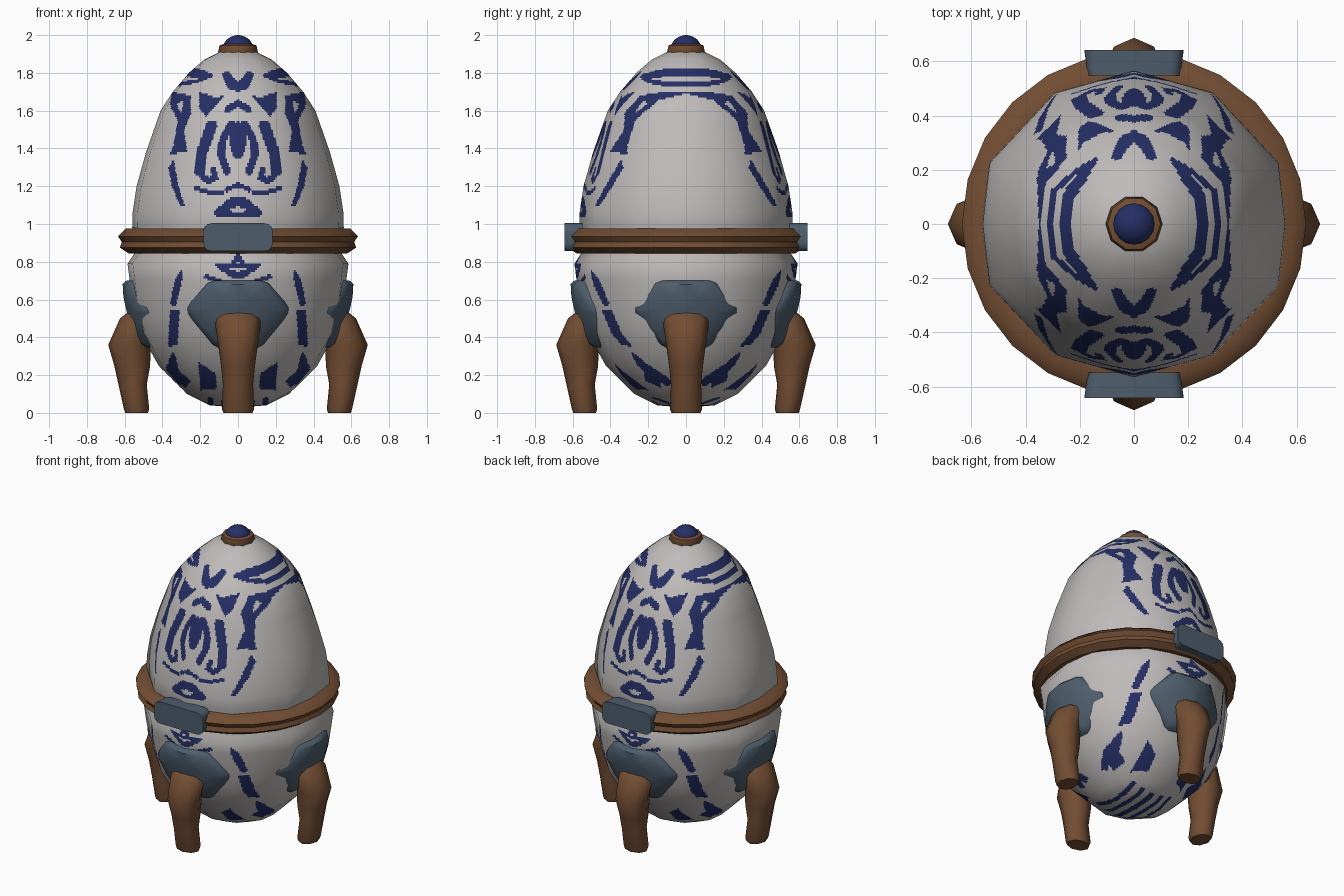
import bpy, bmesh, math
from mathutils import Vector

if "Cube" in bpy.data.objects:
    bpy.data.objects.remove(bpy.data.objects["Cube"])

def mat(name, c):
    m = bpy.data.materials.new(name)
    m.diffuse_color = (*c, 1)
    m.use_nodes = True
    m.node_tree.nodes["Principled BSDF"].inputs["Base Color"].default_value = m.diffuse_color
    return m

WHITE = mat("glazed white", (.52, .50, .49))
BLUE = mat("cobalt blue", (.018, .028, .13))
BROWN = mat("bronze brown", (.17, .075, .033))
SLATE = mat("slate grey", (.075, .11, .15))

def add(name, verts, faces, m, angle=50):
    me = bpy.data.meshes.new(name)
    me.from_pydata(verts, [], faces)
    bm = bmesh.new()
    bm.from_mesh(me)
    bmesh.ops.recalc_face_normals(bm, faces=bm.faces)
    bm.to_mesh(me)
    bm.free()
    me.shade_smooth()
    me.set_sharp_from_angle(angle=math.radians(angle))
    ob = bpy.data.objects.new(name, me)
    bpy.context.collection.objects.link(ob)
    me.materials.append(m)
    return ob

def loft(rings, caps=True, loop=False):
    n, k = len(rings[0]), len(rings)
    verts = [p for r in rings for p in r]
    faces = [(i*n+j, i*n+(j+1) % n, (i+1) % k*n+(j+1) % n, (i+1) % k*n+j)
             for i in range(k if loop else k-1) for j in range(n)]
    if caps and not loop:
        faces += [tuple(range(n))[::-1], tuple(range((k-1)*n, k*n))]
    return verts, faces

def circle(r, z, n, sy=1):
    return [(r*math.cos(2*math.pi*j/n), sy*r*math.sin(2*math.pi*j/n), z) for j in range(n)]

# ---- egg profile (radius, height), bowl then dome
PROFILE = [(.003, .028), (.15, .04), (.27, .1), (.42, .25), (.515, .42), (.56, .6), (.585, .79),
           (.545, .85), (.53, .9), (.56, .98), (.558, 1.06), (.537, 1.2), (.487, 1.38), (.41, 1.6),
           (.345, 1.7), (.26, 1.8), (.18, 1.87), (.1, 1.91), (.003, 1.93)]

def bowl_r(z):
    for (r0, z0), (r1, z1) in zip(PROFILE, PROFILE[1:]):
        if z0 <= z <= z1:
            return r0 + (r1-r0)*(z-z0)/(z1-z0)
    return .1

# ---- many-sided cross-section with corners at these angles
CORNERS = [Vector((s*math.cos(math.radians(a)), s*math.sin(math.radians(a))))
           for a, s in ((0, 1), (23, 1.035), (59, 1.01), (90, 1.01))]

def section(t):
    d = Vector((abs(math.cos(t)), abs(math.sin(t))))
    for a, b in zip(CORNERS, CORNERS[1:]):
        if a.x*d.y-a.y*d.x >= -1e-6 and d.x*b.y-d.y*b.x >= -1e-6:
            e = b-a
            return (a.x*e.y-a.y*e.x)/(d.x*e.y-d.y*e.x)
    return 1

# ---- painted ornament: polygons and brush strokes in (|x|, z)
SHAPES = [
    [(-.01, 1.75), (.02, 1.77), (.05, 1.81), (.085, 1.8), (.07, 1.75), (.045, 1.71), (-.01, 1.70)],
    [(.07, 1.68), (.12, 1.67), (.205, 1.70), (.205, 1.61), (.17, 1.57)],
    [(.25, 1.68), (.35, 1.70), (.36, 1.63), (.32, 1.55), (.34, 1.42), (.36, 1.37), (.27, 1.38),
     (.285, 1.5), (.25, 1.58)],
    [(.34, 1.34), (.37, 1.30), (.35, 1.2), (.305, 1.09), (.28, 1.09), (.315, 1.2)],
    [(-.01, 1.15), (.06, 1.13), (.13, 1.06), (.11, 1.04), (-.01, 1.04)],
    [(.29, .77), (.335, .7), (.36, .58), (.33, .56), (.3, .68)],
    [(.31, .55), (.36, .54), (.37, .35), (.32, .36)],
    [(.34, .33), (.37, .28), (.35, .2), (.28, .13), (.25, .17), (.31, .22)],
    [(.11, .13), (.2, .12), (.21, .27), (.12, .21)],
    [(-.01, .70), (.06, .73), (.13, .79), (-.01, .79)],
]
HOLES = [[(.29, 1.65), (.325, 1.64), (.30, 1.58)], [(-.01, 1.10), (.06, 1.07), (-.01, 1.06)],
         [(-.01, .745), (.05, .765), (-.01, .77)]]
SIDE = [[(.06, .155), (.1, .19), (.24, .28), (.2, .2), (.1, .14)]]
STROKES = [(.018, [(.0, 1.64), (.055, 1.605)]), (.016, [(.15, 1.785), (.151, 1.785)]),
           (.02, [(.035, 1.53), (.08, 1.45), (.09, 1.37), (.06, 1.28)]),
           (.03, [(.14, 1.52), (.165, 1.45), (.195, 1.37), (.2, 1.28)]),
           (.016, [(.2, 1.27), (.16, 1.225), (.12, 1.245), (.13, 1.29)]),
           (.011, [(.08, 1.165), (.15, 1.165), (.22, 1.19)]), (.012, [(0, 1.21), (.06, 1.18)]),
           (.012, [(0, .84), (.02, .80)]), (.012, [(.1, .70), (.17, .72)])]

def inside(p, poly):
    x, y = p
    hit = False
    for (x0, y0), (x1, y1) in zip(poly, poly[1:]+poly[:1]):
        if (y0 > y) != (y1 > y) and x < x0+(y-y0)*(x1-x0)/(y1-y0):
            hit = not hit
    return hit

def near(p, w, pts):
    for (ax, ay), (bx, by) in zip(pts, pts[1:]):
        dx, dy = bx-ax, by-ay
        t = max(0, min(1, ((p[0]-ax)*dx+(p[1]-ay)*dy)/(dx*dx+dy*dy)))
        if (p[0]-ax-t*dx)**2+(p[1]-ay-t*dy)**2 < w*w:
            return True
    return False

def painted(c):
    x, y, z = abs(c.x), abs(c.y), c.z
    if x > .15 and z > 1.7:  # oval wreath on each shoulder
        if (y/.235)**2+((z-1.775)/.052)**2 < 1:
            return (y/.18)**2+((z-1.768)/.013)**2 > 1
    if z < .1:  # stripes under the bowl
        return y < .18 and (x < .02 or .06 < x < .09 or .13 < x < .16)
    if z < .3 and any(inside((y, z), s) for s in SIDE):
        return True
    if x > .385:
        return False
    if (x/.043)**2+((z-1.44)/.1)**2 < 1:
        return True
    p = (x, z)
    if any(inside(p, h) for h in HOLES):
        return False
    return any(inside(p, s) for s in SHAPES) or any(near(p, w, s) for w, s in STROKES)

# ---- egg shell: finely cut so the ornament can be picked out by faces
rows = []
for (r0, z0), (r1, z1) in zip(PROFILE, PROFILE[1:]):
    k = max(1, round(math.hypot(r1-r0, z1-z0)/.0115))
    rows += [(r0+(r1-r0)*i/k, z0+(z1-z0)*i/k) for i in range(k)]
rows.append(PROFILE[-1])
N = 320
angs = [2*math.pi*j/N for j in range(N)]
secs = [section(t) for t in angs]
egg = add("egg_shell", *loft([[(r*s*math.cos(t), r*s*math.sin(t), z) for t, s in zip(angs, secs)]
                              for r, z in rows]), WHITE, 180)
egg.data.materials.append(BLUE)
for f in egg.data.polygons:
    f.material_index = int(painted(f.center))
normals = []
for i in range(len(rows)):
    a, b = rows[max(0, i-8)], rows[min(len(rows)-1, i+8)]
    nr, nz = b[1]-a[1], a[0]-b[0]
    normals += [Vector((nr*math.cos(t), nr*math.sin(t), nz)).normalized() for t in angs]
egg.data.normals_split_custom_set_from_vertices(normals)

# ---- girdle ring
add("girdle_ring", *loft([circle(r, z, 24) for r, z in
    ((.53, .86), (.58, .845), (.625, .875), (.615, .905), (.635, .935), (.595, .975), (.53, .97))],
    loop=True), BROWN)

# ---- buckles front and back
for name, s in (("front_buckle", -1), ("back_buckle", 1)):
    bm = bmesh.new()
    bmesh.ops.create_cube(bm, size=1)
    for v in bm.verts:
        v.co = (v.co.x*.34, s*.595+v.co.y*.095, .93+v.co.z*.148)
    ed = [e for e in bm.edges if abs(e.verts[0].co.y-e.verts[1].co.y) > .05]
    bmesh.ops.bevel(bm, geom=ed, offset=.04, segments=3, affect='EDGES', profile=.5)
    for v in bm.verts:  # flare the outer face
        if v.co.y*s > .6:
            v.co.x *= 1.08
    me = bpy.data.meshes.new(name)
    bm.to_mesh(me)
    bm.free()
    me.shade_smooth()
    me.set_sharp_from_angle(angle=math.radians(40))
    me.materials.append(SLATE)
    bpy.context.collection.objects.link(bpy.data.objects.new(name, me))

# ---- legs and shield plates, one set per side
LEG = [(0, .537, .06, .077), (.02, .537, .067, .085), (.15, .558, .075, .08), (.25, .56, .095, .09),
       (.36, .575, .112, .105), (.5, .535, .09, .125), (.56, .5, .05, .07)]  # z, centre, depth, width
HEX = [(-.15, .70), (.15, .70), (.285, .545), (.12, .345), (-.12, .345), (-.285, .545)]

def on_bowl(u, z, off):
    r = (bowl_r(z)+off)*(1-.04*abs(u)/.285)
    return (math.sqrt(r*r-u*u), u, z)

for name, deg in (("right", 0), ("back", 90), ("left", 180), ("front", 270)):
    leg = add(name+"_leg", *loft([[(c+d*math.cos(j*math.pi/4), w*math.sin(j*math.pi/4), z)
                                  for j in range(8)] for z, c, d, w in LEG]), BROWN, 60)
    outline = []
    for (u0, z0), (u1, z1) in zip(HEX, HEX[1:]+HEX[:1]):
        outline += [(u0+(u1-u0)*k, z0+(z1-z0)*k) for k in (.08, .5, .92)]
    rings = [[on_bowl(u*s, .54+(z-.54)*s, off) for u, z in outline]
             for s, off in ((1, -.03), (1, .018), (.88, .04), (.45, .045), (.05, .045))]
    shield = add(name+"_shield", *loft(rings), SLATE, 45)
    leg.rotation_euler.z = shield.rotation_euler.z = math.radians(deg)

# ---- finial: bronze collar and blue bead
add("finial_collar", *loft([circle(r, z, 10) for r, z in
    ((.1, 1.895), (.105, 1.91), (.098, 1.945), (.075, 1.953))]), BROWN, 40)
add("finial_bead", *loft([circle(.08*math.cos(a), 1.93+.07*math.sin(a), 16)
    for a in [math.radians(k) for k in (-20, 0, 20, 40, 60, 80, 89.5)]]), BLUE, 60)
